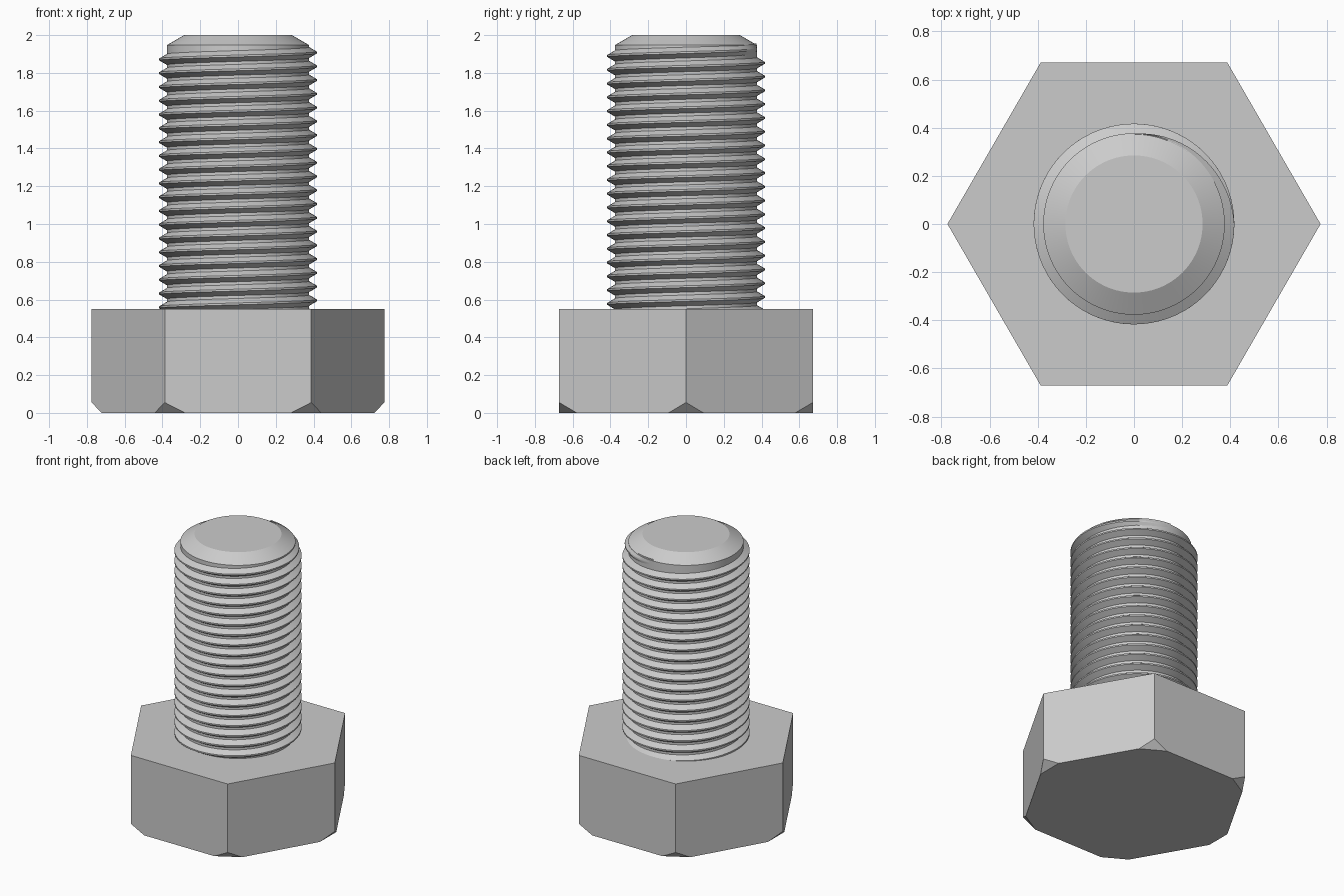
import bpy, bmesh, math
from mathutils import Vector

cube = bpy.data.objects.get("Cube")
if cube:
    bpy.data.objects.remove(cube, do_unlink=True)

HEAD_R, HEAD_TOP = 0.775, 0.55        # hexagon corner radius, head height
CUT_Z, CUT_R = 0.055, 0.0535          # corner cut height and inset
CORE_R, CREST_R = 0.377, 0.417        # thread root and crest radii
PITCH, STEPS = 0.0729, 72

steel = bpy.data.materials.new("grey steel")
steel.use_nodes = True
colour = (0.6, 0.6, 0.6, 1)
steel.diffuse_color = colour
steel.node_tree.nodes["Principled BSDF"].inputs["Base Color"].default_value = colour


def add_object(name, bm, smooth=False):
    bmesh.ops.recalc_face_normals(bm, faces=bm.faces[:])
    mesh = bpy.data.meshes.new(name)
    bm.to_mesh(mesh)
    bm.free()
    mesh.materials.append(steel)
    obj = bpy.data.objects.new(name, mesh)
    bpy.context.collection.objects.link(obj)
    if smooth:
        bpy.ops.object.select_all(action="DESELECT")
        obj.select_set(True)
        bpy.context.view_layer.objects.active = obj
        bpy.ops.object.shade_smooth_by_angle(angle=math.radians(20))
    return obj


def polar(r, a, z):
    return Vector((r * math.cos(a), r * math.sin(a), z))


def skin(bm, rings, closed):
    """Join neighbouring rings of points with quads and cap both ends."""
    rows = [[bm.verts.new(p) for p in ring] for ring in rings]
    for a, b in zip(rows, rows[1:]):
        n = len(a)
        for i in range(n if closed else n - 1):
            j = (i + 1) % n
            bm.faces.new((a[i], a[j], b[j], b[i]))
    bm.faces.new(rows[0][::-1])
    bm.faces.new(rows[-1])


# Hexagonal head with its six lower corners cut off
bm = bmesh.new()
corners = [i * math.tau / 6 for i in range(6)]
skin(bm, [[polar(HEAD_R, a, z) for a in corners] for z in (0, HEAD_TOP)], True)
for a in corners:
    cut = bmesh.ops.bisect_plane(
        bm, geom=bm.verts[:] + bm.edges[:] + bm.faces[:],
        plane_co=polar(HEAD_R, a, CUT_Z),
        plane_no=polar(CUT_Z, a, -CUT_R), clear_outer=True)
    edges = [e for e in cut["geom_cut"] if isinstance(e, bmesh.types.BMEdge)]
    bmesh.ops.contextual_create(bm, geom=edges)
add_object("hex_head", bm)

# Shank core with a chamfered tip
bm = bmesh.new()
turn = [i * math.tau / 96 for i in range(96)]
profile = [(CORE_R, 0.5), (CORE_R, 1.947), (0.285, 2.0)]
skin(bm, [[polar(r, a, z) for a in turn] for r, z in profile], True)
add_object("shank", bm, smooth=True)

# Right-handed thread ridge, fading out over the last quarter turn
bm = bmesh.new()
start, fade, end = -2.2 * math.pi, 36 * math.pi, 36.5 * math.pi
count = round((end - start) / math.tau * STEPS)
rings = []
for k in range(count + 1):
    a = start + (end - start) * k / count
    z = 0.632 + PITCH * (a - math.pi) / math.tau
    s = min(1, (end - a) / (end - fade))
    crest = CORE_R - 0.002 + (CREST_R - CORE_R + 0.002) * s
    rings.append([polar(r, a, z + dz) for r, dz in (
        (CORE_R - 0.004, -0.031), (crest, -0.005),
        (crest, 0.005), (CORE_R - 0.004, 0.031))])
skin(bm, rings, True)
add_object("thread", bm, smooth=True)
